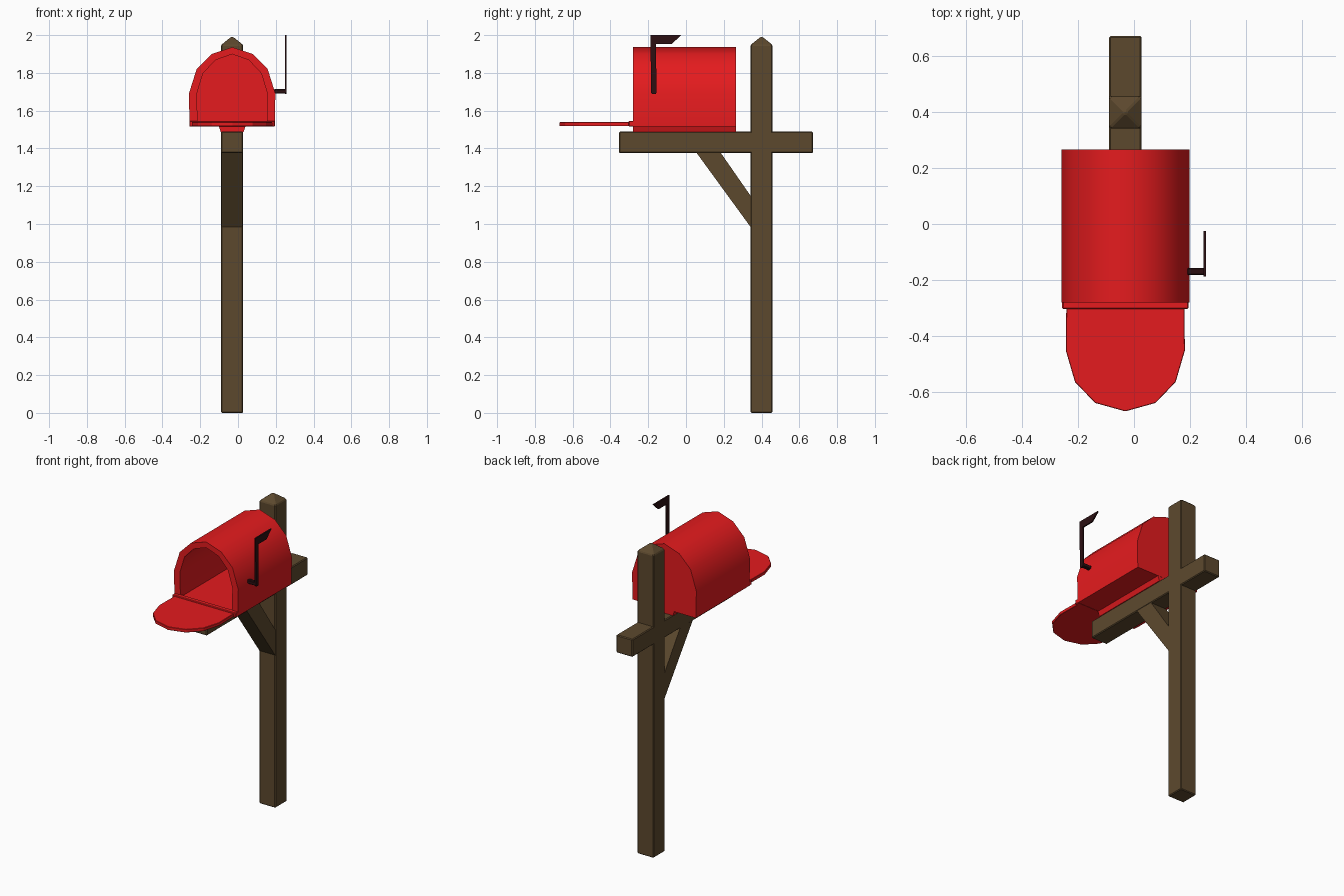
import bpy, bmesh
from math import radians

if "Cube" in bpy.data.objects:
    bpy.data.objects.remove(bpy.data.objects["Cube"])

CX = -0.031  # centre line of post and box


def material(name, rgb):
    m = bpy.data.materials.new(name)
    m.diffuse_color = (*rgb, 1)
    m.use_nodes = True
    m.node_tree.nodes["Principled BSDF"].inputs["Base Color"].default_value = m.diffuse_color
    return m


RED = material("red_paint", (0.78, 0.011, 0.013))
WOOD = material("brown_wood", (0.108, 0.066, 0.027))
DARK = material("dark_metal", (0.025, 0.005, 0.006))


def finish(name, bm, mat, bevel=0.0, smooth=None):
    bmesh.ops.recalc_face_normals(bm, faces=bm.faces)
    me = bpy.data.meshes.new(name)
    bm.to_mesh(me)
    bm.free()
    ob = bpy.data.objects.new(name, me)
    bpy.context.collection.objects.link(ob)
    me.materials.append(mat)
    if bevel:
        b = ob.modifiers.new("bevel", 'BEVEL')
        b.width, b.segments = bevel, 1
    if smooth:
        bpy.ops.object.select_all(action='DESELECT')
        ob.select_set(True)
        bpy.context.view_layer.objects.active = ob
        bpy.ops.object.shade_smooth_by_angle(angle=radians(smooth))
    return ob


def rings_mesh(rings):
    """Skin a list of equal-length point rings and cap both ends."""
    bm = bmesh.new()
    vs = [[bm.verts.new(p) for p in r] for r in rings]
    n = len(vs[0])
    for a, b in zip(vs, vs[1:]):
        for i in range(n):
            j = (i + 1) % n
            bm.faces.new((a[i], a[j], b[j], b[i]))
    bm.faces.new(vs[0])
    bm.faces.new(vs[-1])
    return bm


def side_prism(name, yz, x0, x1, mat, bevel=0.0):
    """Side profile extruded along x."""
    return finish(name, rings_mesh([[(x, y, z) for y, z in yz] for x in (x0, x1)]), mat, bevel)


def rect(a0, b0, a1, b1):
    return [(a0, b0), (a1, b0), (a1, b1), (a0, b1)]


def arch(half):
    """Mirror a half outline (offset, height), bottom to crown."""
    return [(CX + a, h) for a, h in half] + [(CX - a, h) for a, h in half[-2::-1]]


# Post with pyramid cap
W = 0.058
PY = 0.4


def square(s, z):
    return [(CX + a * s, PY + b * s, z) for a, b in ((-1, -1), (1, -1), (1, 1), (-1, 1))]


finish("post", rings_mesh([square(W, 0), square(W, 1.948), square(0.006, 1.99)]), WOOD, 0.005)

# Cross beam and diagonal brace
side_prism("cross_beam", rect(-0.355, 1.375, 0.672, 1.489), CX - W, CX + W, WOOD, 0.005)
side_prism("brace", [(0.055, 1.378), (0.183, 1.378), (0.345, 1.145), (0.345, 0.98)],
           CX - W + 0.002, CX + W - 0.002, WOOD)

# Tapered mount between beam and box
finish("box_mount", rings_mesh([
    [(x, y, z) for x, y in rect(CX - w, -0.28, CX + w, 0.265)]
    for w, z in ((0.06, 1.487), (0.072, 1.52))]), RED)

# Hollow box: outer skin, front rim, inner lining
outer = arch([(0.225, 1.517), (0.229, 1.69), (0.188, 1.82), (0.108, 1.90), (0, 1.936)])
inner = arch([(0.183, 1.532), (0.187, 1.69), (0.154, 1.798), (0.088, 1.868), (0, 1.899)])
finish("mailbox_body", rings_mesh([
    [(x, y, z) for x, z in prof]
    for prof, y in ((outer, 0.266), (outer, -0.28), (inner, -0.28), (inner, 0.25))]),
    RED, smooth=40)

# Hinge strip and open door lying flat
side_prism("door_hinge", rect(-0.304, 1.516, -0.272, 1.546), CX - 0.226, CX + 0.226, RED, 0.004)
door = arch([(0.211, -0.295), (0.213, -0.452), (0.18, -0.565), (0.108, -0.64), (0, -0.67)])
finish("door", rings_mesh([[(x, y, z) for x, y in door] for z in (1.518, 1.539)]), RED, 0.002)

# Signal flag: peg, and arm with slanted pennant
side_prism("flag_peg", rect(-0.182, 1.69, -0.157, 1.714), 0.19, 0.252, DARK, 0.004)
side_prism("flag_arm", [(-0.178, 1.687), (-0.162, 1.687), (-0.156, 1.695), (-0.159, 1.952),
                        (-0.077, 1.952), (-0.025, 2.0), (-0.188, 2.0), (-0.185, 1.695)],
           0.248, 0.257, DARK)
